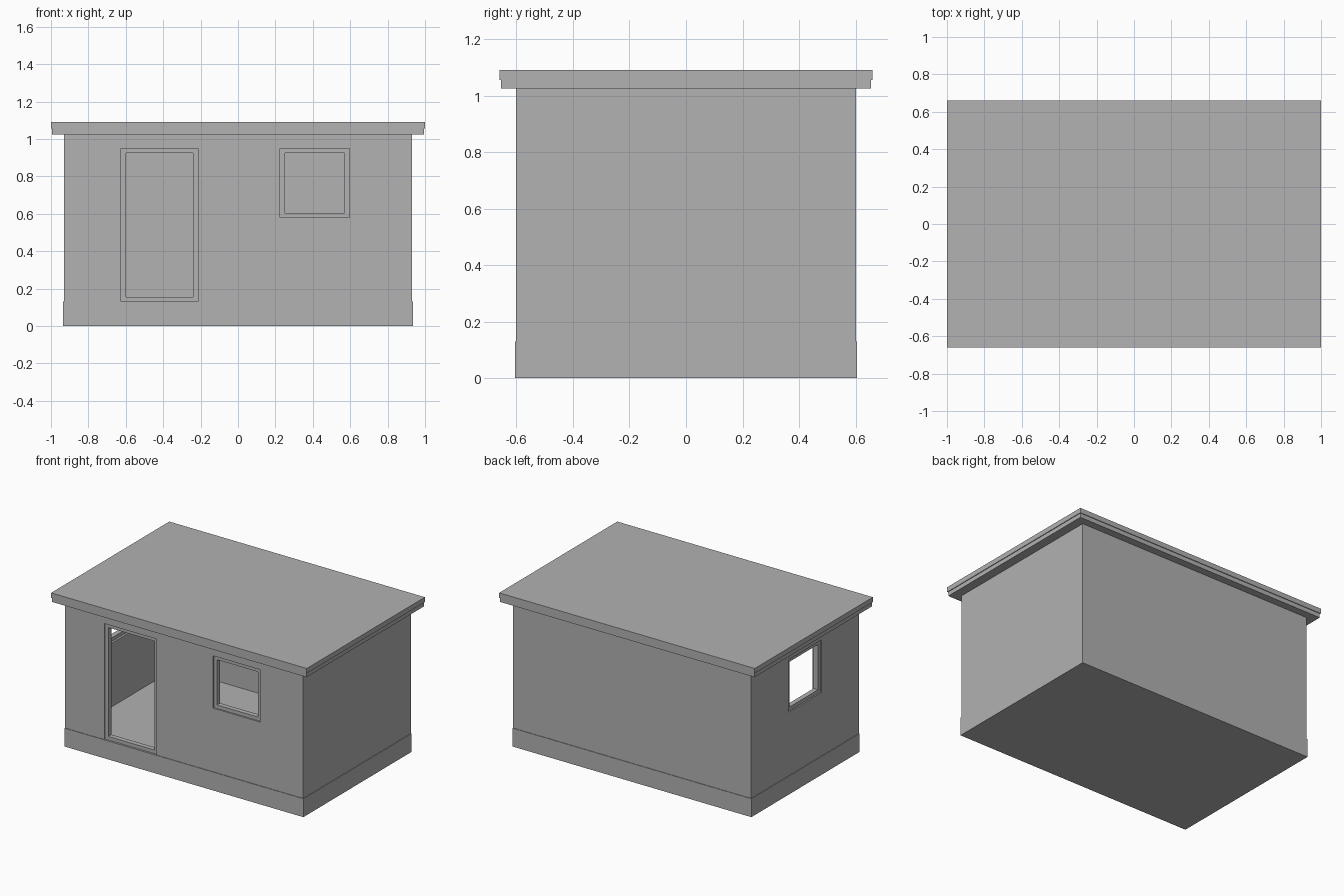
import bpy
import bmesh
from mathutils import Matrix, Vector
from math import pi

cube = bpy.data.objects.get("Cube")
if cube:
    bpy.data.objects.remove(cube, do_unlink=True)

# One plain grey material for the whole building
grey = bpy.data.materials.new("plain_grey")
grey.use_nodes = True
COLOUR = (0.445, 0.445, 0.445, 1)
grey.diffuse_color = COLOUR
grey.node_tree.nodes["Principled BSDF"].inputs["Base Color"].default_value = COLOUR

WALL_X, WALL_Y = 0.931, 0.601      # half sizes of the outer walls
THICK = 0.06                       # wall thickness
FLOOR, EAVES = 0.13, 1.025         # wall bottom and top
RECESS, DEPTH, BORDER = 0.01, 0.035, 0.025   # frame set-back, depth, width


def finish(name, bm):
    bmesh.ops.recalc_face_normals(bm, faces=bm.faces)
    mesh = bpy.data.meshes.new(name)
    bm.to_mesh(mesh)
    bm.free()
    mesh.materials.append(grey)
    obj = bpy.data.objects.new(name, mesh)
    bpy.context.collection.objects.link(obj)
    return obj


def stack(name, rings):
    """Solid lofted through centred rectangles (half x, half y, z)."""
    bm = bmesh.new()
    loops = [[bm.verts.new((sx * hx, sy * hy, z))
              for sx, sy in ((-1, -1), (1, -1), (1, 1), (-1, 1))]
             for hx, hy, z in rings]
    for low, high in zip(loops, loops[1:]):
        for i in range(4):
            j = (i + 1) % 4
            bm.faces.new((low[i], low[j], high[j], high[i]))
    bm.faces.new(loops[0])
    bm.faces.new(loops[-1])
    return finish(name, bm)


def box(name, lo, hi, matrix=Matrix()):
    lo, hi = Vector(lo), Vector(hi)
    bm = bmesh.new()
    bmesh.ops.create_cube(bm, size=1, matrix=matrix
                          @ Matrix.Translation((lo + hi) / 2)
                          @ Matrix.Diagonal((*(hi - lo), 1)))
    return finish(name, bm)


def frame(name, left, right, bottom, top, front, matrix):
    """Rectangular surround around a clear opening, facing local -y."""
    bm = bmesh.new()
    loops = []
    for grow, y in ((0, front), (BORDER, front),
                    (BORDER, front + DEPTH), (0, front + DEPTH)):
        l, r, b, t = left - grow, right + grow, bottom - grow, top + grow
        loops.append([bm.verts.new(matrix @ Vector((x, y, z)))
                      for x, z in ((l, b), (r, b), (r, t), (l, t))])
    for k in range(4):
        a, c = loops[k], loops[(k + 1) % 4]
        for i in range(4):
            j = (i + 1) % 4
            bm.faces.new((a[i], a[j], c[j], c[i]))
    return finish(name, bm)


def cut(target, cutter):
    cutter.hide_render = True
    mod = target.modifiers.new("opening", "BOOLEAN")
    mod.operation = "DIFFERENCE"
    mod.solver = "EXACT"
    mod.object = cutter
    bpy.context.view_layer.objects.active = target
    bpy.ops.object.modifier_apply(modifier=mod.name)
    bpy.data.objects.remove(cutter, do_unlink=True)


# Floor slab that shows outside as a slim plinth
stack("floor_plinth", [(WALL_X + 0.004, WALL_Y + 0.004, 0),
                       (WALL_X + 0.004, WALL_Y + 0.004, FLOOR)])

# Hollow walls
walls = stack("walls", [(WALL_X, WALL_Y, FLOOR), (WALL_X, WALL_Y, EAVES)])
cut(walls, stack("room_cutter", [(WALL_X - THICK, WALL_Y - THICK, 0),
                                 (WALL_X - THICK, WALL_Y - THICK, EAVES + 0.1)]))

# Openings: name, left, right, bottom, top, wall distance, turn about z
openings = [
    ("door", -0.60, -0.24, 0.155, 0.925, WALL_Y, 0),
    ("front_window", 0.25, 0.57, 0.605, 0.925, WALL_Y, 0),
    ("side_window", -0.16, 0.16, 0.605, 0.925, WALL_X, -pi / 2),
]
for name, left, right, bottom, top, dist, turn in openings:
    matrix = Matrix.Rotation(turn, 4, "Z")
    cut(walls, box(name + "_cutter",
                   (left - BORDER, -dist - 0.1, bottom - BORDER),
                   (right + BORDER, -dist + THICK + 0.1, top + BORDER), matrix))
    frame(name + "_frame", left, right, bottom, top, -dist + RECESS, matrix)

# Flat roof with a stepped edge
stack("roof", [(0.995, 0.655, EAVES), (0.995, 0.655, 1.055),
               (1.0, 0.66, 1.055), (1.0, 0.66, 1.09)])
